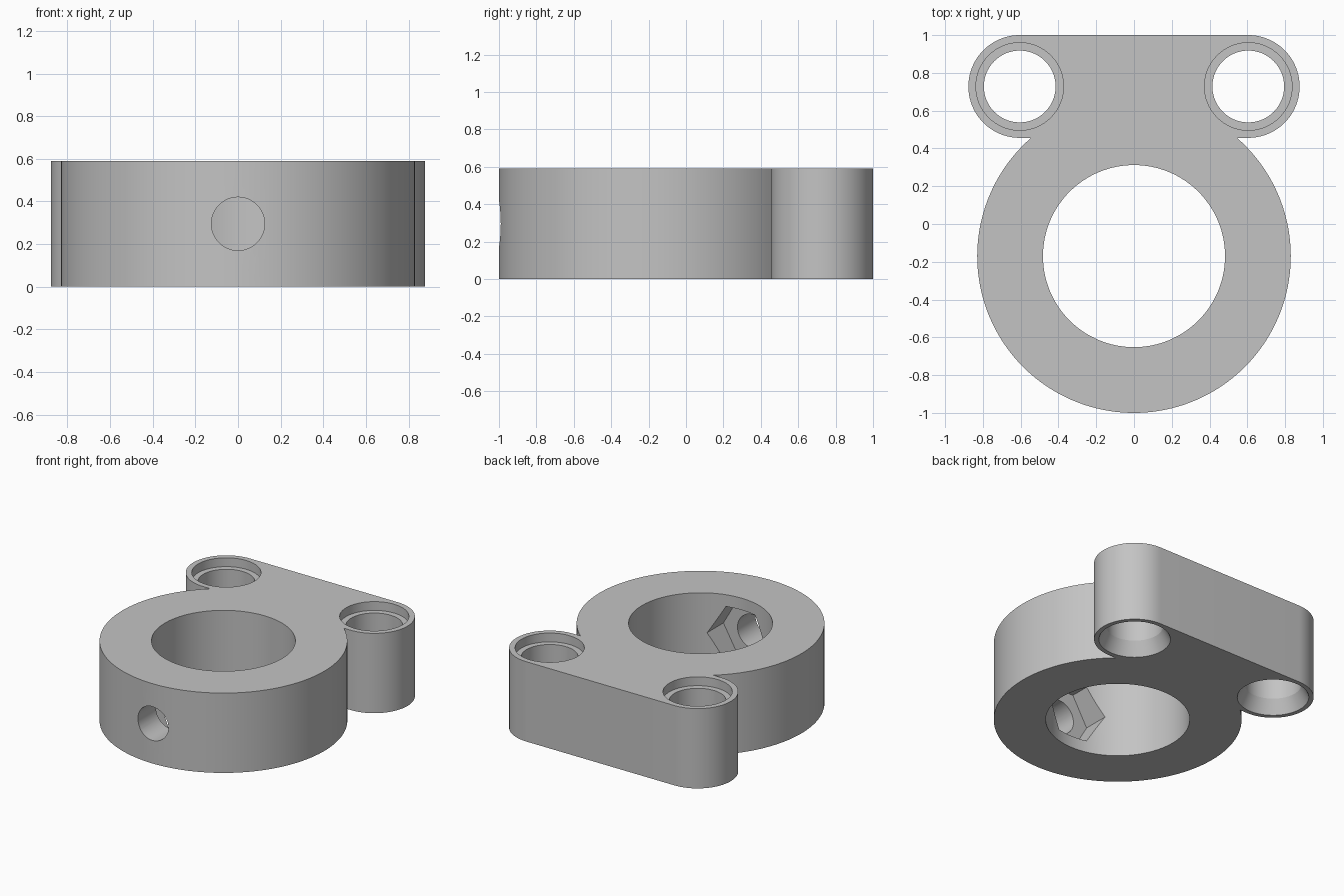
import bpy, bmesh
from math import pi, sin, cos, asin, radians
from mathutils import Matrix

if "Cube" in bpy.data.objects:
    bpy.data.objects.remove(bpy.data.objects["Cube"], do_unlink=True)

H = 0.59                      # body height
RING_Y, RING_R, BORE_R = -0.17, 0.83, 0.482
EAR_X, EAR_Y, EAR_R = 0.605, 0.728, 0.272
SCREW_Z = 0.295

grey = bpy.data.materials.new("plain grey")
grey.use_nodes = True
grey.diffuse_color = (0.55, 0.55, 0.55, 1)
grey.node_tree.nodes["Principled BSDF"].inputs["Base Color"].default_value = (0.55, 0.55, 0.55, 1)


def new_object(name, bm):
    bmesh.ops.recalc_face_normals(bm, faces=bm.faces)
    mesh = bpy.data.meshes.new(name)
    bm.to_mesh(mesh)
    bm.free()
    mesh.materials.append(grey)
    ob = bpy.data.objects.new(name, mesh)
    bpy.context.collection.objects.link(ob)
    return ob


def arc(cx, cy, r, a0, a1, n):
    return [(cx + r * cos(a0 + (a1 - a0) * i / n), cy + r * sin(a0 + (a1 - a0) * i / n))
            for i in range(n + 1)]


def lathe(name, profile, sides, matrix, start=0.0):
    """Closed solid of revolution from (radius, height) pairs."""
    bm = bmesh.new()
    rings = [[bm.verts.new((r * cos(start + 2 * pi * i / sides), r * sin(start + 2 * pi * i / sides), z))
              for i in range(sides)] for r, z in profile]
    for low, high in zip(rings, rings[1:]):
        for i in range(sides):
            j = (i + 1) % sides
            bm.faces.new((low[i], low[j], high[j], high[i]))
    bm.faces.new(rings[0])
    bm.faces.new(rings[-1])
    bm.transform(matrix)
    return new_object(name, bm)


# Clamp body: round collar merging into a bar with rounded ears
ear_low = EAR_Y - EAR_R
join = asin((ear_low - RING_Y) / RING_R)
outline = arc(0, RING_Y, RING_R, pi - join, 2 * pi + join, 120)
outline += arc(EAR_X, EAR_Y, EAR_R, -pi / 2, pi / 2, 40)
outline += arc(-EAR_X, EAR_Y, EAR_R, pi / 2, 3 * pi / 2, 40)
bm = bmesh.new()
base = bm.faces.new([bm.verts.new((x, y, 0)) for x, y in outline])
top = bmesh.ops.extrude_face_region(bm, geom=[base])
bmesh.ops.translate(bm, vec=(0, 0, H), verts=[v for v in top["geom"] if isinstance(v, bmesh.types.BMVert)])
body = new_object("clamp_body", bm)

# Cutters: main bore, stepped ear holes, nut pocket and screw hole
along_y = Matrix.Translation((0, RING_Y, SCREW_Z)) @ Matrix.Rotation(radians(90), 4, "X")
cutters = [lathe("bore_cutter", [(BORE_R, -0.1), (BORE_R, 0.7)], 128,
                 Matrix.Translation((0, RING_Y, 0)))]
ear_hole = [(0.29, -0.1), (0.19, 0.1), (0.19, H - 0.065), (0.232, H - 0.065), (0.232, 0.7)]
for side in (-1, 1):
    cutters.append(lathe("ear_hole_cutter", ear_hole, 64, Matrix.Translation((side * EAR_X, EAR_Y, 0))))
cutters.append(lathe("nut_pocket_cutter", [(0.24, 0.2), (0.24, 0.61)], 6, along_y))
cutters.append(lathe("screw_hole_cutter", [(0.125, 0.3), (0.125, 1.0)], 48, along_y))

bpy.context.view_layer.objects.active = body
for cutter in cutters:
    cutter.hide_render = True
    mod = body.modifiers.new(cutter.name, "BOOLEAN")
    mod.operation = "DIFFERENCE"
    mod.solver = "EXACT"
    mod.object = cutter
    bpy.ops.object.modifier_apply(modifier=mod.name)
    bpy.data.objects.remove(cutter, do_unlink=True)

# Smooth round walls, crisp edges
bpy.ops.object.select_all(action="DESELECT")
body.select_set(True)
bpy.ops.object.shade_smooth_by_angle(angle=radians(25))
